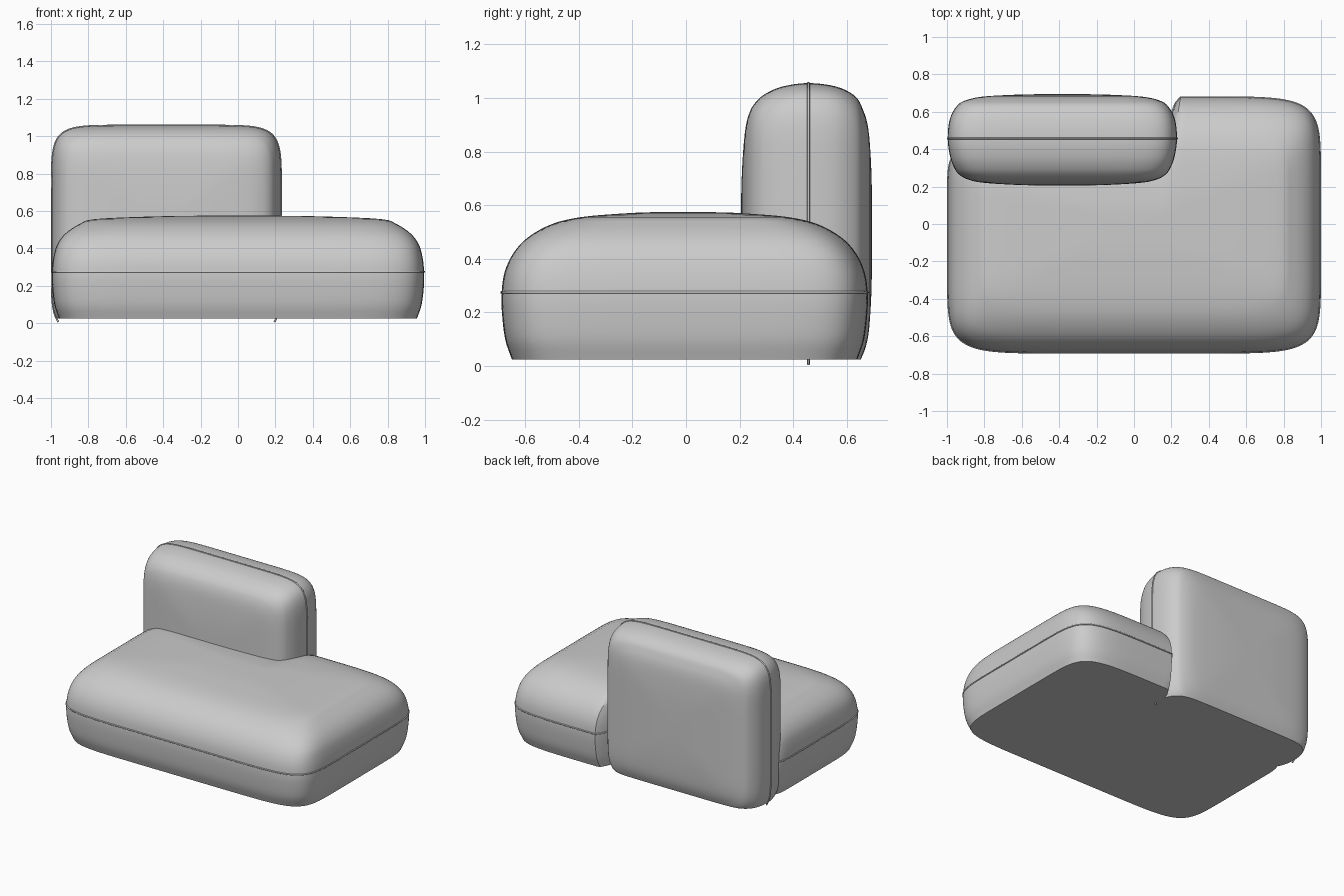
import bpy, bmesh
from mathutils import Vector

if "Cube" in bpy.data.objects:
    bpy.data.objects.remove(bpy.data.objects["Cube"])

SIDE = 72   # points per side of an outline
FLOOR = 0.025


def outline(a, b, n=8):
    """Rounded rectangle (superellipse) with half sizes a, b."""
    pts = []
    for k in range(4):
        for i in range(SIDE):
            t = -1 + 2 * i / SIDE
            u, v = [(t, -1), (1, t), (-t, 1), (-1, -t)][k]
            r = (abs(u) ** n + abs(v) ** n) ** (1 / n)
            pts.append((a * u / r, b * v / r))
    return pts


def smooth_profile(keys, steps=4):
    """Catmull-Rom interpolation of the inset profile."""
    P = [Vector(k) for k in keys]
    P = [2 * P[0] - P[1]] + P + [2 * P[-1] - P[-2]]
    out = []
    for p0, p1, p2, p3 in zip(P, P[1:], P[2:], P[3:]):
        for j in range(steps):
            t = j / steps
            out.append(0.5 * (2 * p1 + (p2 - p0) * t + (2 * p0 - 5 * p1 + 4 * p2 - p3) * t * t
                              + (3 * p1 - p0 - 3 * p2 + p3) * t ** 3))
    return out + [P[-2]]


def cushion(name, profile, a, b, place):
    """Loft outlines along a profile of (height, inset a, inset b)."""
    bm = bmesh.new()
    rings = [[bm.verts.new(place(u, v, h)) for u, v in outline(max(a - ia, 0.01), max(b - ib, 0.01))]
             for h, ia, ib in smooth_profile(profile)]
    m = 4 * SIDE
    for r, s in zip(rings, rings[1:]):
        for i in range(m):
            bm.faces.new((r[i], r[(i + 1) % m], s[(i + 1) % m], s[i]))
    bm.faces.new(rings[0])
    bm.faces.new(rings[-1])
    # flat underside
    cut = bmesh.ops.bisect_plane(bm, geom=bm.verts[:] + bm.edges[:] + bm.faces[:], dist=1e-5,
                                 plane_co=(0, 0, FLOOR), plane_no=(0, 0, 1), clear_inner=True)
    edges = [e for e in cut['geom_cut'] if isinstance(e, bmesh.types.BMEdge) and e.is_boundary]
    if edges:
        bmesh.ops.contextual_create(bm, geom=edges)
    bmesh.ops.recalc_face_normals(bm, faces=bm.faces)
    me = bpy.data.meshes.new(name)
    bm.to_mesh(me)
    bm.free()
    ob = bpy.data.objects.new(name, me)
    bpy.context.collection.objects.link(ob)
    bpy.ops.object.select_all(action='DESELECT')
    ob.select_set(True)
    bpy.context.view_layer.objects.active = ob
    bpy.ops.object.shade_smooth_by_angle(angle=0.7)


def piping(name, pts, cyclic, radius=0.005):
    cu = bpy.data.curves.new(name, 'CURVE')
    cu.dimensions = '3D'
    cu.bevel_depth = radius
    cu.bevel_resolution = 2
    cu.use_fill_caps = True
    sp = cu.splines.new('POLY')
    sp.points.add(len(pts) - 1)
    for p, co in zip(sp.points, pts):
        p.co = (*co, 1)
    sp.use_cyclic_u = cyclic
    bpy.context.collection.objects.link(bpy.data.objects.new(name, cu))


# seat: its back left part is drawn in to make room for the backrest
def place_seat(u, v, h):
    t = min(max((0.25 - u) / 0.12, 0), 1)
    s = t * t * (3 - 2 * t)
    if v > 0:
        v *= 1 - 0.34 * s
    return (u, v - 0.005, h)


seat_profile = [(FLOOR, .04, .04), (.1, .015, .015), (.2, .003, .003), (.275, .002, .002),
                (.35, .01, .013), (.42, .03, .045), (.48, .075, .10), (.53, .15, .19),
                (.556, .23, .30), (.569, .5, .45), (.574, .75, .56), (.575, .99, .675)]
cushion("seat", seat_profile, 0.997, 0.685, place_seat)
piping("seat_piping", [place_seat(u, v, .275) for u, v in outline(.995, .683)], True)


# backrest: the same cushion standing upright
def place_back(u, v, h):
    return (u - 0.383, h, v + 0.5)


back_profile = [(.205, .60, .55), (.206, .48, .42), (.211, .33, .29), (.222, .18, .17),
                (.24, .105, .105), (.265, .062, .068), (.3, .037, .04), (.36, .015, .015),
                (.455, .002, .002), (.56, .013, .015), (.63, .05, .05), (.66, .095, .10),
                (.68, .18, .17), (.69, .33, .29), (.694, .48, .42), (.695, .60, .55)]
cushion("backrest", back_profile, 0.615, 0.558, place_back)
back_seam = [place_back(u, v, .457) for u, v in outline(.613, .556)]
piping("backrest_piping", [p for p in back_seam[SIDE:] if p[2] >= 0], False)
